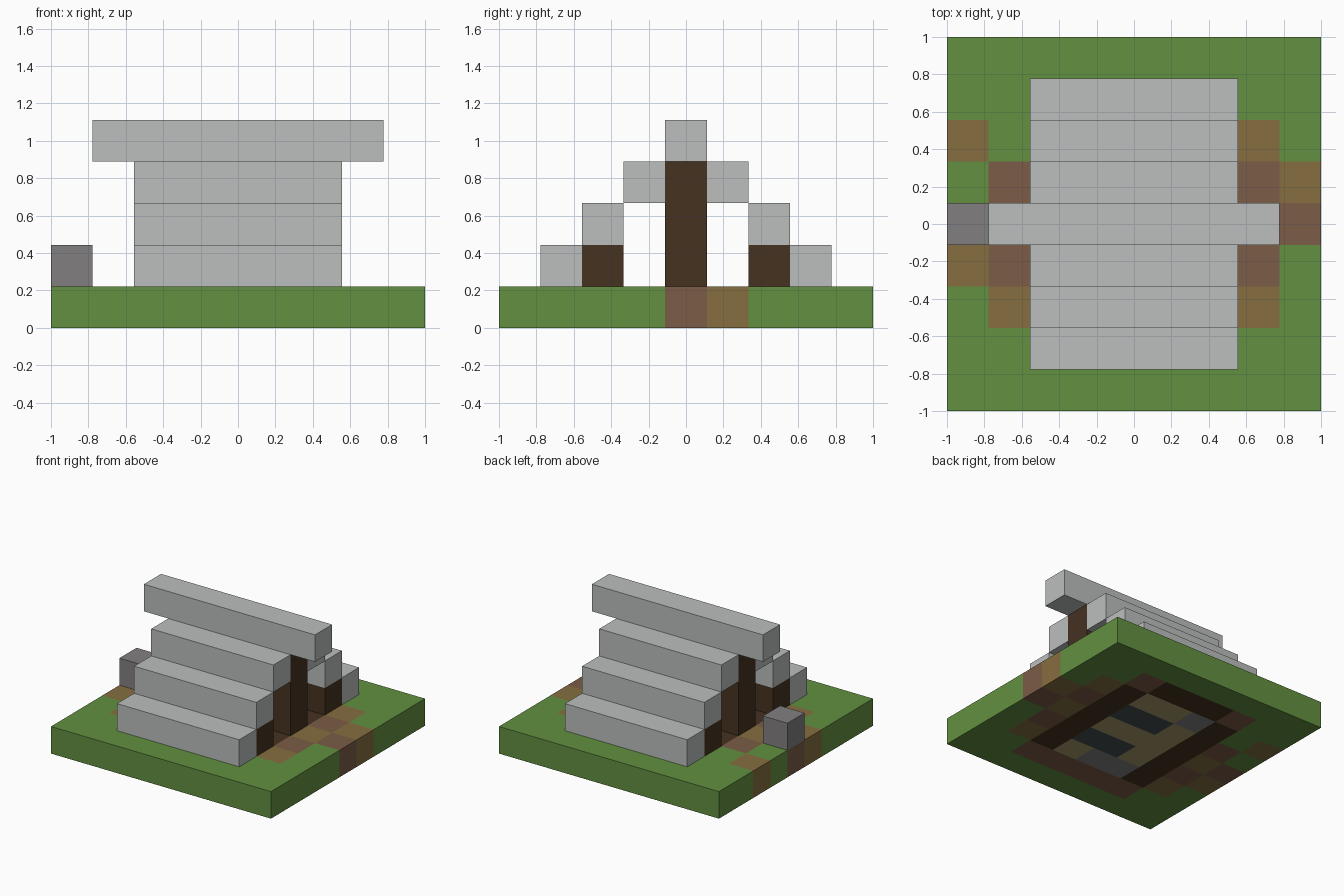
import bpy
import bmesh

if "Cube" in bpy.data.objects:
    bpy.data.objects.remove(bpy.data.objects["Cube"], do_unlink=True)

U = 2 / 9  # one block


def linear(c):
    c /= 255
    return c / 12.92 if c <= 0.04045 else ((c + 0.055) / 1.055) ** 2.4


def material(name, *rgb):
    mat = bpy.data.materials.new(name)
    mat.use_nodes = True
    colour = [linear(c) for c in rgb] + [1]
    mat.diffuse_color = colour
    mat.node_tree.nodes["Principled BSDF"].inputs["Base Color"].default_value = colour
    return mat


# Keyed by the letters of the floor plan
MATS = {
    "G": material("grass_green", 98, 144, 64),
    "T": material("path_tan", 134, 111, 64),
    "B": material("dirt_brown", 124, 92, 70),
    "L": material("dark_log", 70, 50, 33),
    "S": material("bedding_sand", 168, 152, 104),
    "K": material("slate_blue", 66, 77, 81),
    "R": material("stone_grey", 130, 127, 128),
    "C": material("canvas_grey", 187, 191, 190),
}


def finish(name, bm):
    mesh = bpy.data.meshes.new(name)
    bm.to_mesh(mesh)
    bm.free()
    obj = bpy.data.objects.new(name, mesh)
    bpy.context.collection.objects.link(obj)
    return obj


def block(name, key, cell, size):
    """Box centred on a block column, standing on layer cell z."""
    bm = bmesh.new()
    bmesh.ops.create_cube(bm, size=1)
    for v in bm.verts:
        v.co = [v.co[k] * size[k] * U for k in range(3)]
    obj = finish(name, bm)
    obj.location = (cell[0] * U, cell[1] * U, (cell[2] + size[2] / 2) * U)
    obj.data.materials.append(MATS[key])


# Ground slab, one letter per block, back row first
PLAN = [
    "GGGGGGGGG",
    "GGBLLLBGG",
    "TGLRSSLTG",
    "GBLSKKLBT",
    "BTLSSSLTB",
    "TBLSKKLBG",
    "GTLRRSLTG",
    "GGBBBBBGG",
    "GGGGGGGGG",
]
keys = list(MATS)
bm = bmesh.new()
bmesh.ops.create_grid(bm, x_segments=9, y_segments=9, size=1)
for face in bm.faces:
    c = face.calc_center_median()
    col, row = int((c.x + 1) / U), int((1 - c.y) / U)
    face.material_index = keys.index(PLAN[row][col])
ground = finish("ground", bm)
ground.location.z = U
for mat in MATS.values():
    ground.data.materials.append(mat)
solid = ground.modifiers.new("thickness", "SOLIDIFY")
solid.thickness = U
solid.offset = -1

# Stepped canvas roof with a longer ridge
for side, label in ((-1, "front"), (1, "back")):
    for layer in (1, 2, 3):
        block(f"{label}_roof_step_{layer}", "C", (0, side * (4 - layer), layer), (5, 1, 1))
block("roof_ridge", "C", (0, 0, 4), (7, 1, 1))

# Poles and low posts at both openings
for end, label in ((-1, "right"), (1, "left")):
    block(f"{label}_pole", "L", (end * 2, 0, 1), (1, 1, 3))
    for side, face_name in ((-1, "front"), (1, "back")):
        block(f"{label}_{face_name}_post", "L", (end * 2, side * 2, 1), (1, 1, 1))

# Stone by the path
block("stone", "R", (-4, 0, 1), (1, 1, 1))
